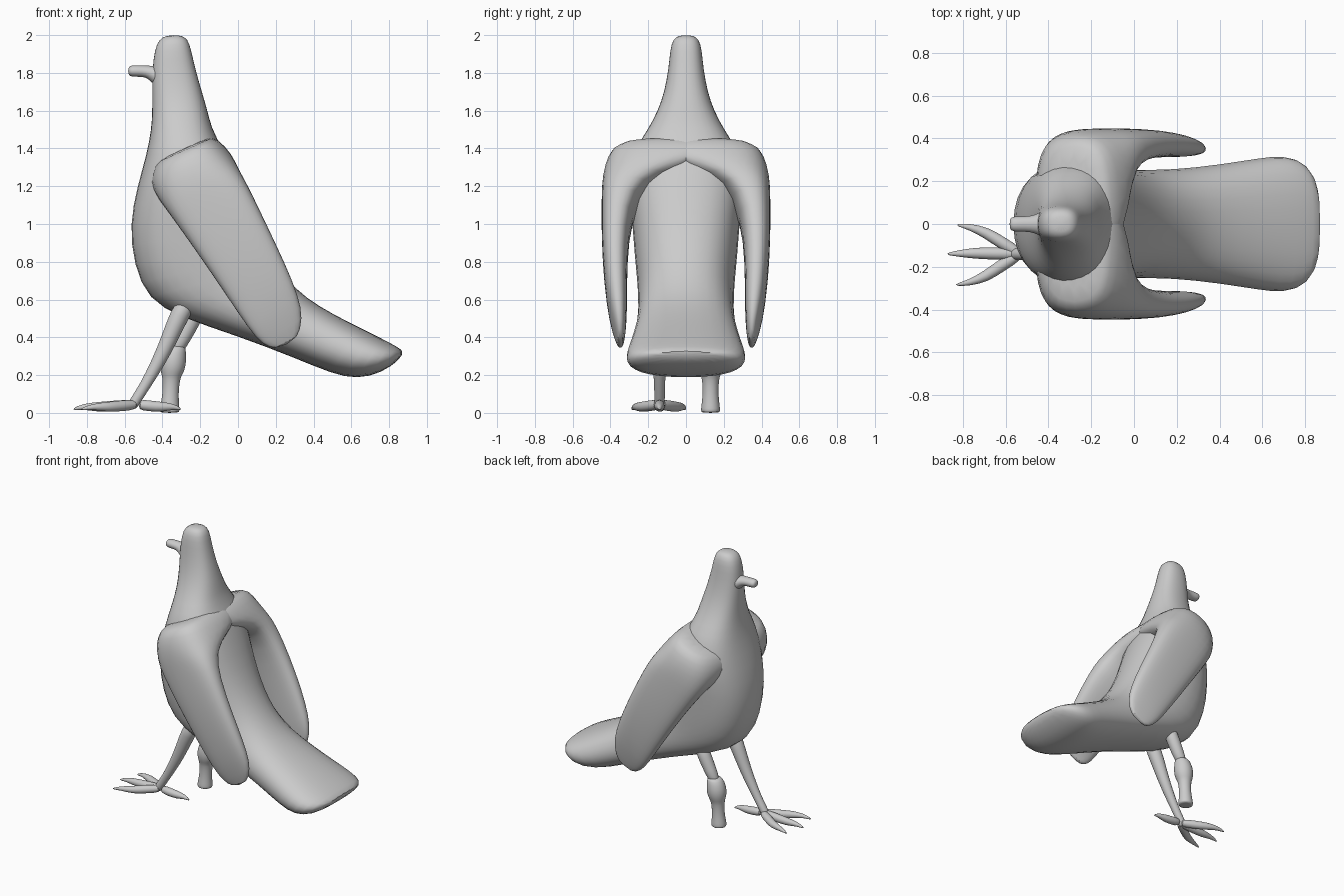
import bpy, bmesh, math
from mathutils import Vector

grey = bpy.data.materials.new("light grey")
grey.diffuse_color = (0.6, 0.6, 0.6, 1)


def power(v, n):
    return math.copysign(abs(v) ** (2 / n), v)


def loft(name, rings, n=2.0, sides=16, subdiv=1, mirror=False, grow=1.03):
    """Skin superellipse rings given as (centre, half axis u, half axis v)."""
    bm = bmesh.new()
    loops = []
    for c, u, v in rings:
        loop = []
        for i in range(sides):
            t = 2 * math.pi * i / sides
            loop.append(bm.verts.new(c + grow * (u * power(math.cos(t), n) + v * power(math.sin(t), n))))
        loops.append(loop)
    for a, b in zip(loops, loops[1:]):
        for i in range(sides):
            j = (i + 1) % sides
            bm.faces.new((a[i], a[j], b[j], b[i]))
    bm.faces.new(loops[0])
    bm.faces.new(loops[-1])
    bmesh.ops.recalc_face_normals(bm, faces=bm.faces)
    me = bpy.data.meshes.new(name)
    bm.to_mesh(me)
    bm.free()
    me.materials.append(grey)
    me.shade_smooth()
    me.set_sharp_from_angle(angle=math.radians(60))
    ob = bpy.data.objects.new(name, me)
    bpy.context.collection.objects.link(ob)
    if mirror:
        m = ob.modifiers.new("Mirror", 'MIRROR')
        m.use_axis = (False, True, False)
        m.use_mirror_merge = False
    if subdiv:
        s = ob.modifiers.new("Subdivision", 'SUBSURF')
        s.levels = s.render_levels = subdiv
    return ob


def slab(fx, fz, bx, bz, y0, y1):
    """Ring from its front point, back point (x, z) and its y range."""
    c = Vector(((fx + bx) / 2, (y0 + y1) / 2, (fz + bz) / 2))
    return c, Vector(((fx - bx) / 2, 0, (fz - bz) / 2)), Vector((0, (y1 - y0) / 2, 0))


def tube(name, pts, radii, flat=1.0, **kw):
    """Round limb through points, with a radius at each; flat squashes it vertically."""
    pts = [Vector(p) for p in pts]
    rings = []
    for i, p in enumerate(pts):
        d = (pts[min(i + 1, len(pts) - 1)] - pts[max(i - 1, 0)]).normalized()
        side = d.cross(Vector((0, 0, 1)))
        if side.length < 0.1:
            side = Vector((0, 1, 0))
        side.normalize()
        rings.append((p, side * radii[i], d.cross(side).normalized() * radii[i] * flat))
    return loft(name, rings, sides=12, **kw)


# head, breast and tail in one skin: front x, z, back x, z, half width
body = [
    (-0.375, 2.0, -0.305, 2.0, 0.035), (-0.42, 1.978, -0.265, 1.982, 0.07),
    (-0.442, 1.92, -0.247, 1.92, 0.085), (-0.455, 1.82, -0.225, 1.82, 0.093),
    (-0.455, 1.70, -0.190, 1.70, 0.115), (-0.455, 1.60, -0.160, 1.60, 0.15),
    (-0.46, 1.50, -0.14, 1.51, 0.20), (-0.485, 1.37, -0.085, 1.41, 0.28),
    (-0.535, 1.20, -0.015, 1.25, 0.31), (-0.578, 1.0, 0.06, 1.05, 0.288),
    (-0.555, 0.78, 0.13, 0.90, 0.275), (-0.48, 0.60, 0.20, 0.79, 0.26),
    (-0.31, 0.505, 0.27, 0.70, 0.255), (0.0, 0.405, 0.36, 0.61, 0.255),
    (0.30, 0.29, 0.50, 0.525, 0.28), (0.50, 0.205, 0.66, 0.445, 0.31),
    (0.63, 0.178, 0.77, 0.39, 0.325), (0.76, 0.21, 0.845, 0.35, 0.29),
    (0.86, 0.285, 0.878, 0.325, 0.17),
]
loft("body_and_tail", [slab(a, b, c, d, -w, w) for a, b, c, d, w in body], n=2.4, grow=1.01)

# wings, joined across the shoulders: front x, z, back x, z, inner y, outer y
wing = [
    (-0.41, 1.345, -0.16, 1.462, -0.20, 0.34), (-0.445, 1.31, -0.11, 1.455, -0.22, 0.40),
    (-0.475, 1.22, -0.03, 1.37, -0.22, 0.435), (-0.42, 1.13, 0.0, 1.295, 0.12, 0.445),
    (-0.36, 1.05, 0.05, 1.21, 0.26, 0.447),
    (-0.22, 0.855, 0.15, 1.0, 0.305, 0.448), (-0.06, 0.62, 0.25, 0.79, 0.312, 0.435),
    (0.06, 0.44, 0.32, 0.62, 0.312, 0.41), (0.13, 0.36, 0.345, 0.50, 0.32, 0.38),
    (0.20, 0.335, 0.315, 0.385, 0.335, 0.36),
]
loft("wings", [slab(*r) for r in wing], n=2.8, mirror=True, grow=1.015)

# beak
tube("beak", [(-0.37, 0, 1.77), (-0.43, 0, 1.785), (-0.455, 0, 1.80), (-0.485, 0, 1.808),
              (-0.53, 0, 1.81), (-0.565, 0, 1.81), (-0.582, 0, 1.81)],
     [0.07, 0.06, 0.047, 0.037, 0.036, 0.036, 0.024], flat=0.85)

# walking leg with its foot
tube("clawed_leg", [(-0.26, -0.14, 0.60), (-0.31, -0.14, 0.52), (-0.36, -0.14, 0.40),
                    (-0.42, -0.14, 0.27), (-0.50, -0.14, 0.13), (-0.55, -0.14, 0.055),
                    (-0.565, -0.14, 0.025)],
     [0.048, 0.053, 0.044, 0.037, 0.027, 0.029, 0.024])
ankle = Vector((-0.53, -0.14, 0.045))
for label, path in (
    ("middle", [(-0.65, -0.138), (-0.74, -0.136), (-0.82, -0.138), (-0.875, -0.14)]),
    ("left", [(-0.62, -0.087), (-0.69, -0.04), (-0.77, -0.012), (-0.83, -0.004)]),
    ("right", [(-0.62, -0.193), (-0.69, -0.245), (-0.77, -0.275), (-0.835, -0.285)]),
    ("back", [(-0.47, -0.14), (-0.40, -0.14), (-0.34, -0.14), (-0.30, -0.14)]),
):
    pts = [ankle] + [(x, y, z) for (x, y), z in zip(path, (0.037, 0.031, 0.034, 0.018))]
    tube(label + "_toe", pts, [0.028, 0.029, 0.027, 0.015, 0.005])

# other leg: thigh stump set into a peg
tube("stump_thigh", [(-0.20, 0.13, 0.58), (-0.25, 0.13, 0.48), (-0.29, 0.13, 0.40),
                     (-0.335, 0.13, 0.32)], [0.047, 0.047, 0.042, 0.038])
peg = [(-0.325, 0.355, 0.04), (-0.33, 0.345, 0.053), (-0.342, 0.29, 0.067), (-0.345, 0.24, 0.067),
       (-0.35, 0.20, 0.054), (-0.353, 0.18, 0.045), (-0.357, 0.10, 0.041),
       (-0.362, 0.035, 0.05), (-0.362, 0.01, 0.052), (-0.362, 0.0, 0.047)]
loft("peg_leg", [(Vector((x, 0.13, z)), Vector((r, 0, 0)), Vector((0, r * 0.97, 0)))
                 for x, z, r in peg])
